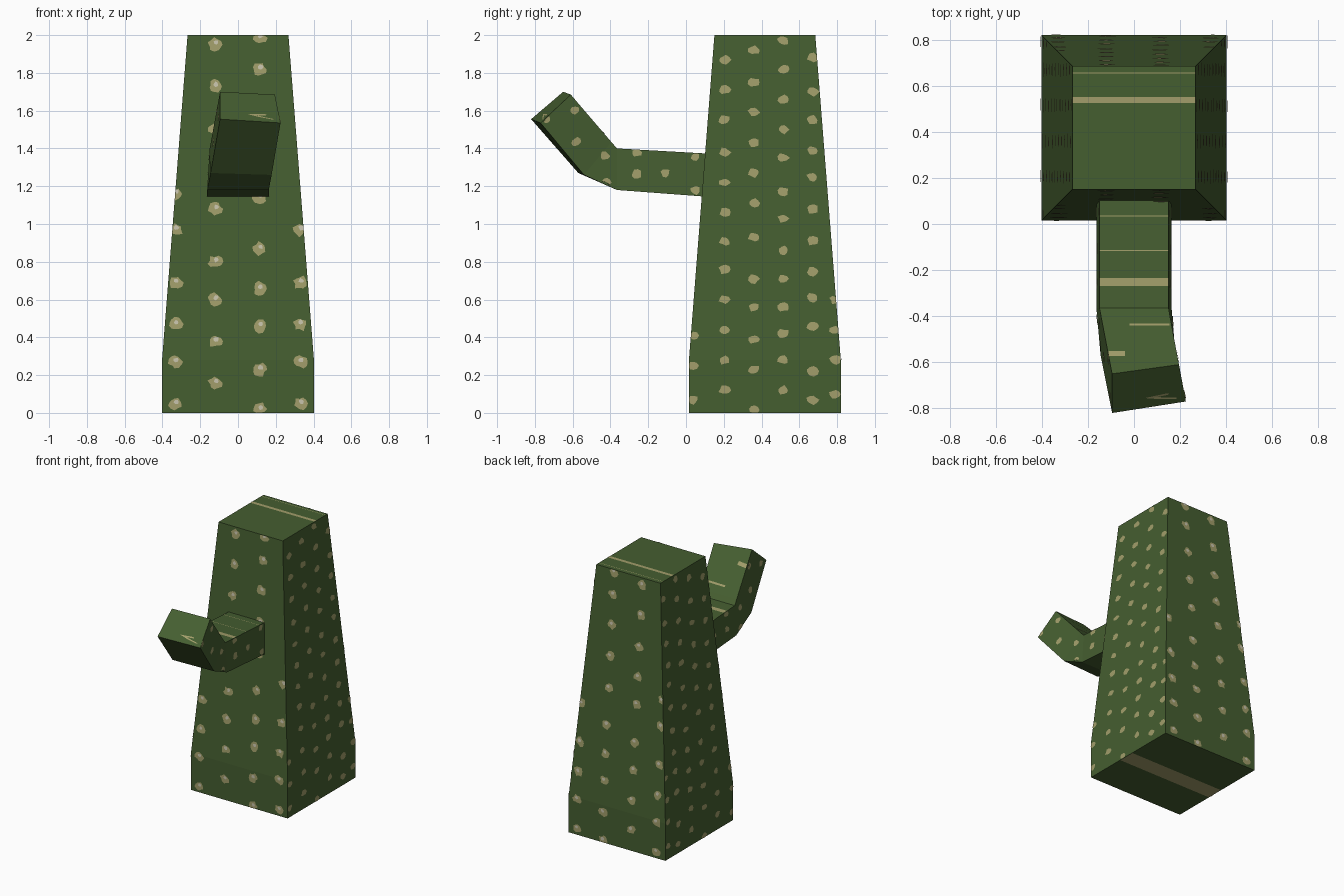
import bpy, bmesh, math, random
from mathutils import Vector
from mathutils.bvhtree import BVHTree

if "Cube" in bpy.data.objects:
    bpy.data.objects.remove(bpy.data.objects["Cube"])

random.seed(4)


def material(name, rgb):
    m = bpy.data.materials.new(name)
    m.diffuse_color = (*rgb, 1)
    m.use_nodes = True
    m.node_tree.nodes["Principled BSDF"].inputs["Base Color"].default_value = m.diffuse_color
    return m


GREEN = material("cactus green", (0.06, 0.112, 0.03))
TAN = material("spine tan", (0.36, 0.34, 0.145))
PALE = material("spine pale", (0.58, 0.55, 0.42))


def finish(bm, name, mat):
    me = bpy.data.meshes.new(name)
    bm.to_mesh(me)
    bm.free()
    me.materials.append(mat)
    ob = bpy.data.objects.new(name, me)
    bpy.context.collection.objects.link(ob)


def loft(name, rings):
    """Flat-sided body through four-cornered rings; returns a surface tree."""
    bm = bmesh.new()
    vs = [[bm.verts.new(p) for p in r] for r in rings]
    for a, b in zip(vs, vs[1:]):
        for i in range(4):
            j = (i + 1) % 4
            bm.faces.new((a[i], a[j], b[j], b[i]))
    bm.faces.new(vs[0])
    bm.faces.new(vs[-1])
    bmesh.ops.recalc_face_normals(bm, faces=bm.faces)
    tree = BVHTree.FromBMesh(bm)
    finish(bm, name, GREEN)
    return tree


# Trunk: short upright base, then a long taper
CY = 0.4175
trunk = loft("trunk", [
    [(sx * h, CY + sy * h, z) for sx, sy in ((-1, -1), (1, -1), (1, 1), (-1, 1))]
    for z, h in ((0, 0.402), (0.28, 0.402), (2, 0.267))])

# Arm: reaches forward, then bends upward with a slight twist
arm = loft("arm", [
    [(-.15, .13, 1.372), (.15, .13, 1.372), (.163, .13, 1.143), (-.163, .13, 1.143)],
    [(-.15, -.365, 1.40), (.15, -.365, 1.40), (.163, -.365, 1.18), (-.163, -.365, 1.18)],
    [(-.143, -.40, 1.436), (.155, -.395, 1.434), (.178, -.54, 1.26), (-.145, -.57, 1.27)],
    [(-.095, -.65, 1.70), (.195, -.61, 1.685), (.225, -.77, 1.535), (-.095, -.82, 1.555)]])


def project(tree, axis, sign, u, v):
    """Point where a ray along an axis meets the body."""
    p = [u, v]
    p.insert(axis, 5 * sign)
    d = Vector((0, 0, 0))
    d[axis] = -sign
    return tree.ray_cast(Vector(p), d)[0], -d


def patch(bm, tree, axis, sign, outline, lift):
    """Thin flat marking laid on the body, trimmed at its edges."""
    cu = sum(p[0] for p in outline) / len(outline)
    cv = sum(p[1] for p in outline) / len(outline)
    c, out = project(tree, axis, sign, cu, cv)
    if c is None:
        return
    pts = []
    for u, v in outline:
        for k in range(12):
            f = 1 - k / 12
            hit, _ = project(tree, axis, sign, cu + (u - cu) * f, cv + (v - cv) * f)
            if hit:
                pts.append(bm.verts.new(hit + out * lift))
                break
    centre = bm.verts.new(c + out * lift)
    for i in range(len(pts)):
        f = bm.faces.new((centre, pts[i - 1], pts[i]))
        f.normal_update()
        if f.normal.dot(out) < 0:
            f.normal_flip()


def blob(u, v, ru, rv, n=11):
    pts = []
    for i in range(n):
        a, k = math.tau * i / n, random.uniform(0.72, 1.2)
        pts.append((u + ru * k * math.cos(a), v + rv * k * math.sin(a)))
    return pts


def bar(u0, u1, v0, v1):
    return [(u0, v0), (u1, v0), (u1, v1), (u0, v1)]


# Spots on the trunk front and back: tan tufts with pale centres
columns = {
    -.33: (.05, .27, .47, .69, .97, 1.16),
    -.12: (.16, .38, .60, .80, 1.08, 1.28, 1.50, 1.73, 1.95),
    .115: (.02, .23, .46, .66, .87, 1.14, 1.37, 1.60, 1.82, 1.985),
    .33: (.05, .27, .47, .69, .97)}
for side, sign in (("front", -1), ("back", 1)):
    tufts, hearts = bmesh.new(), bmesh.new()
    for x, zs in columns.items():
        for z in zs:
            patch(tufts, trunk, 1, sign, blob(x, z, .036, .034), .003)
            patch(hearts, trunk, 1, sign, blob(x + .004, z + .01, .014, .013, 7), .005)
    finish(tufts, side + "_spots", TAN)
    finish(hearts, side + "_spot_centres", PALE)

# Smaller spots on the trunk sides and arm sides
rows = {.035: (.07, .25, .41, .57, .74), .205: (.12, .28, .44, .60, .76, .91, 1.06, 1.22, 1.38, 1.55, 1.71, 1.87),
        .36: (.015, .23, .39, .56, .71, .93, 1.11, 1.27, 1.43, 1.59, 1.75, 1.92),
        .515: (.12, .28, .42, .56, .71, .86, 1.03, 1.17, 1.35, 1.50, 1.66, 1.82, 1.97),
        .67: (.07, .22, .46, .61, .75, .91, 1.08, 1.25, 1.39, 1.55, 1.70, 1.88),
        .79: (.10, .28, .44, .60)}
arm_spots = ((-.74, 1.56), (-.59, 1.60), (-.58, 1.435), (-.43, 1.36), (-.42, 1.22),
             (-.26, 1.265), (-.26, 1.38), (-.11, 1.27), (.05, 1.355), (.05, 1.18))
for side, sign in (("right", 1), ("left", -1)):
    bm = bmesh.new()
    for y, zs in rows.items():
        for z in zs:
            patch(bm, trunk, 0, sign, blob(y, z, .030, .024, 9), .003)
    finish(bm, side + "_spots", TAN)
    bm = bmesh.new()
    for y, z in arm_spots:
        patch(bm, arm, 0, sign, blob(y, z, .026, .023, 9), .003)
    finish(bm, side + "_arm_spots", TAN)

# Stripes across the top and underside of the trunk
bm = bmesh.new()
patch(bm, trunk, 2, 1, bar(-.266, .266, .525, .551), .002)
patch(bm, trunk, 2, 1, bar(-.266, .266, .653, .657), .002)
patch(bm, trunk, 2, -1, bar(-.40, .40, .33, .46), .0005)
finish(bm, "trunk_stripes", TAN)

# Stripes along the arm top and inner bend
bm = bmesh.new()
for u0, u1, v0, v1 in ((-.149, .149, -.27, -.235), (-.149, .149, -.117, -.113),
                       (-.149, .149, .033, .037), (-.02, .155, -.441, -.432),
                       (-.11, -.04, -.572, -.552)):
    patch(bm, arm, 2, 1, bar(u0, u1, v0, v1), .003)
finish(bm, "arm_stripes", TAN)
